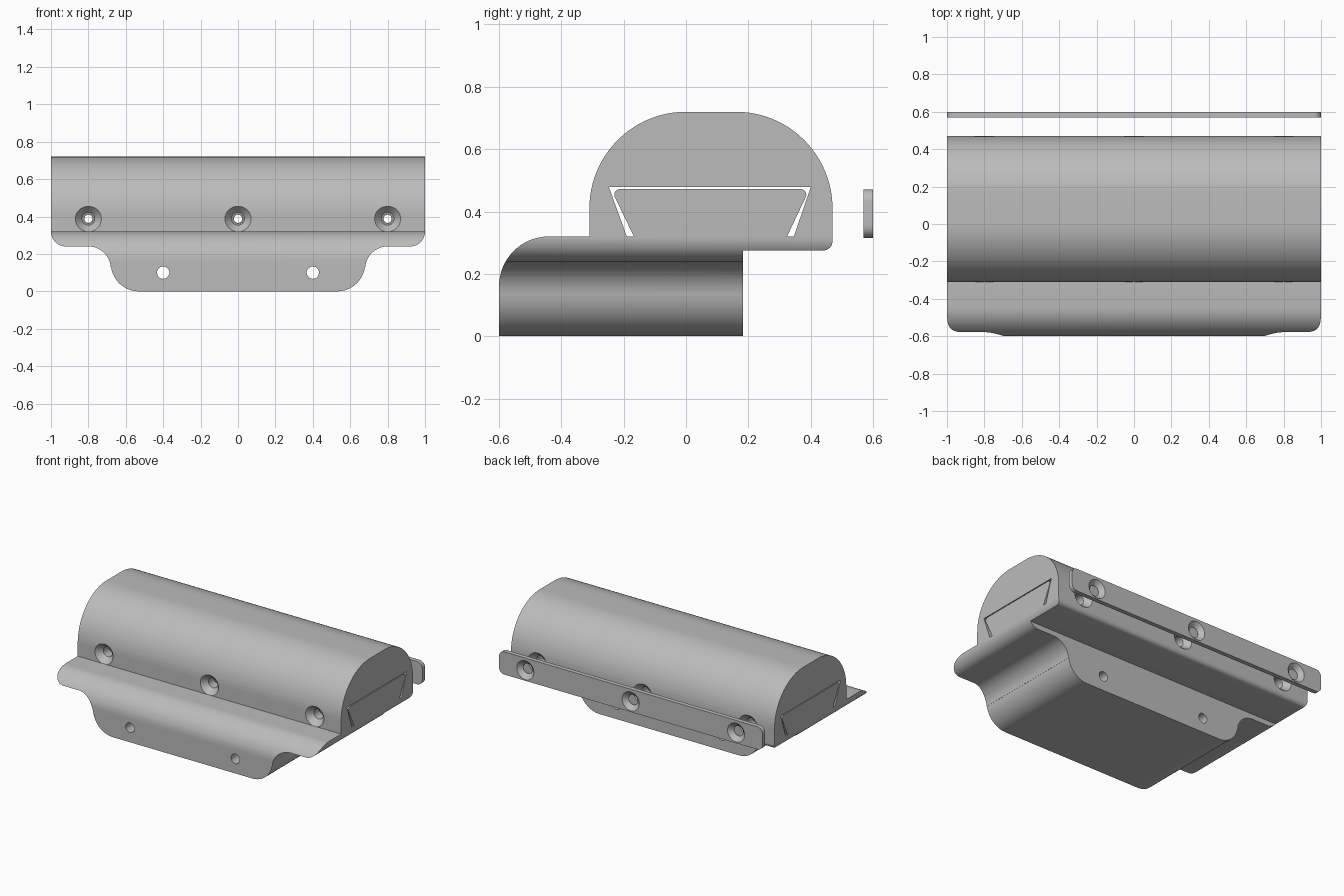
import bpy, bmesh, math
from mathutils import Vector

cube = bpy.data.objects.get("Cube")
if cube:
    bpy.data.objects.remove(cube)

grey = bpy.data.materials.new("plain_grey")
grey.use_nodes = True
grey.diffuse_color = (0.5, 0.5, 0.5, 1)
grey.node_tree.nodes["Principled BSDF"].inputs["Base Color"].default_value = (0.5, 0.5, 0.5, 1)


def arc(u, v, r, start, end, n=16):
    """Points on an arc, angles in degrees."""
    angles = [math.radians(start + (end - start) * i / n) for i in range(n + 1)]
    return [(u + r * math.cos(a), v + r * math.sin(a)) for a in angles]


def prism(name, outline, low, high, axis):
    """Extrude an outline along x (outline in y, z) or along y (outline in x, z)."""
    bm = bmesh.new()
    place = (lambda u, v, d: (d, u, v)) if axis == "x" else (lambda u, v, d: (u, d, v))
    face = bm.faces.new([bm.verts.new(place(u, v, low)) for u, v in outline])
    moved = bmesh.ops.extrude_face_region(bm, geom=[face])["geom"]
    bmesh.ops.translate(bm, vec=Vector(place(0, 0, high - low)),
                        verts=[g for g in moved if isinstance(g, bmesh.types.BMVert)])
    bmesh.ops.recalc_face_normals(bm, faces=bm.faces)
    mesh = bpy.data.meshes.new(name)
    bm.to_mesh(mesh)
    bm.free()
    mesh.materials.append(grey)
    obj = bpy.data.objects.new(name, mesh)
    bpy.context.collection.objects.link(obj)
    return obj


def bore(x, z, stations):
    """Turned cutter along y, from (y, radius) stations."""
    bm = bmesh.new()
    n = 32
    rings = [[bm.verts.new((x + r * math.cos(math.tau * i / n), y, z + r * math.sin(math.tau * i / n)))
              for i in range(n)] for y, r in stations]
    for a, b in zip(rings, rings[1:]):
        for i in range(n):
            j = (i + 1) % n
            bm.faces.new((a[i], a[j], b[j], b[i]))
    bm.faces.new(rings[0])
    bm.faces.new(rings[-1])
    bmesh.ops.recalc_face_normals(bm, faces=bm.faces)
    mesh = bpy.data.meshes.new("hole_cutter")
    bm.to_mesh(mesh)
    bm.free()
    obj = bpy.data.objects.new("hole_cutter", mesh)
    bpy.context.collection.objects.link(obj)
    obj.hide_render = True
    return obj


def apply_boolean(obj, cutter, operation="DIFFERENCE"):
    mod = obj.modifiers.new("cut", "BOOLEAN")
    mod.object, mod.operation, mod.solver = cutter, operation, "EXACT"
    bpy.ops.object.select_all(action="DESELECT")
    bpy.context.view_layer.objects.active = obj
    obj.select_set(True)
    bpy.ops.object.modifier_apply(modifier=mod.name)
    bpy.data.objects.remove(cutter)


# Base: winged front outline crossed with a stepped side outline carrying the dovetail
half = ([(0.53, 0)] + arc(0.53, 0.15, 0.15, -90, -8)[1:] + arc(0.80, 0.12, 0.12, 176, 90)
        + arc(0.92, 0.32, 0.08, -90, 0) + [(1, 0.55)])
base = prism("base", half + [(-x, z) for x, z in reversed(half)], -0.7, 0.7, "y")
side = ([(-0.6, 0), (0.183, 0), (0.183, 0.275)] + arc(0.44, 0.305, 0.03, -90, 0, 8)
        + [(0.47, 0.32), (0.324, 0.32)] + arc(0.368, 0.454, 0.018, -25, 90, 6)
        + arc(-0.212, 0.454, 0.018, 90, 205, 6)
        + [(-0.167, 0.32)] + arc(-0.44, 0.16, 0.16, 90, 180))
apply_boolean(base, prism("side_cutter", side, -1.1, 1.1, "x"), "INTERSECT")

# Domed cover with the matching dovetail slot
dome = (arc(0.16, 0.41, 0.31, 0, 90, 24) + arc(0, 0.41, 0.31, 90, 180, 24)
        + [(-0.31, 0.32), (-0.19, 0.32), (-0.247, 0.478), (0.40, 0.478),
           (0.346, 0.32), (0.47, 0.32)])
cover = prism("cover", dome, -1, 1, "x")

# Loose back strip with rounded corners
strip = (arc(0.96, 0.355, 0.04, -90, 0, 8) + arc(0.96, 0.431, 0.04, 0, 90, 8)
         + arc(-0.96, 0.431, 0.04, 90, 180, 8) + arc(-0.96, 0.355, 0.04, 180, 270, 8))
back_strip = prism("back_strip", strip, 0.57, 0.6, "y")

# Mounting holes through the base
for x in (-0.4, 0.4):
    apply_boolean(base, bore(x, 0.1, [(-0.8, 0.033), (0.4, 0.033)]))

# Countersunk screw holes through cover and strip, pilot holes through the dovetail
for x in (-0.8, 0, 0.8):
    apply_boolean(base, bore(x, 0.388, [(-0.4, 0.022), (0.55, 0.022)]))
    apply_boolean(cover, bore(x, 0.388, [(-0.35, 0.105), (-0.27, 0.034), (-0.1, 0.034),
                                         (0.26, 0.034), (0.43, 0.034), (0.51, 0.105)]))
    apply_boolean(back_strip, bore(x, 0.388, [(0.56, 0.032), (0.572, 0.034), (0.61, 0.076)]))

# Smooth curved walls, keep edges crisp
for obj in (base, cover, back_strip):
    bpy.ops.object.select_all(action="DESELECT")
    bpy.context.view_layer.objects.active = obj
    obj.select_set(True)
    bpy.ops.object.shade_smooth_by_angle(angle=math.radians(30))
